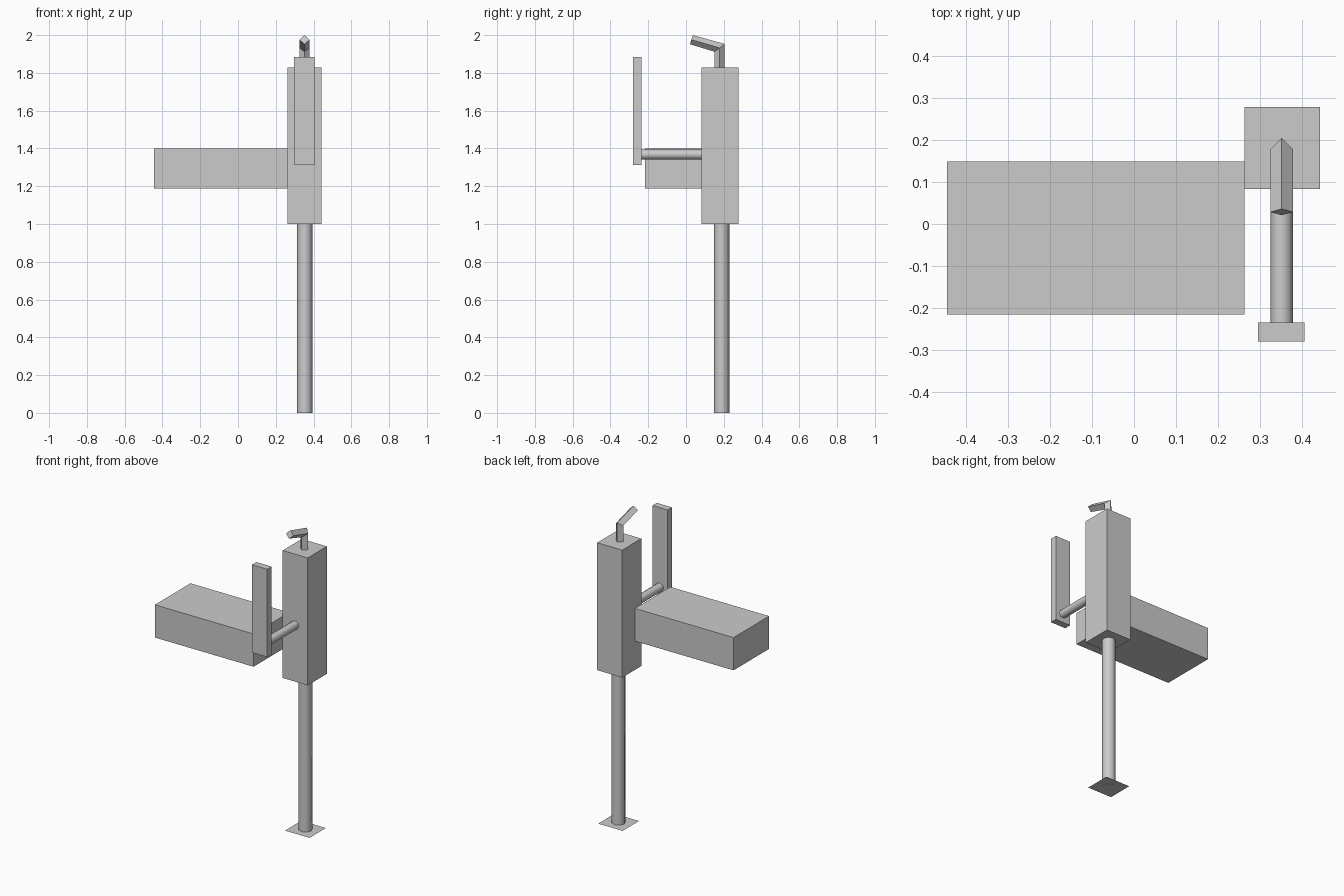
import bpy, bmesh
from mathutils import Vector

if "Cube" in bpy.data.objects:
    bpy.data.objects.remove(bpy.data.objects["Cube"])

grey = bpy.data.materials.new("grey")
grey.diffuse_color = (0.6, 0.6, 0.6, 1)
grey.use_nodes = True
grey.node_tree.nodes["Principled BSDF"].inputs["Base Color"].default_value = grey.diffuse_color


def finish(name, bm, smooth=False):
    bmesh.ops.recalc_face_normals(bm, faces=bm.faces)
    mesh = bpy.data.meshes.new(name)
    bm.to_mesh(mesh)
    bm.free()
    mesh.materials.append(grey)
    obj = bpy.data.objects.new(name, mesh)
    bpy.context.collection.objects.link(obj)
    if smooth:
        bpy.ops.object.select_all(action='DESELECT')
        obj.select_set(True)
        bpy.context.view_layer.objects.active = obj
        bpy.ops.object.shade_smooth_by_angle(angle=0.9)
    return obj


def box(name, lo, hi):
    bm = bmesh.new()
    bmesh.ops.create_cube(bm, size=1)
    lo, hi = Vector(lo), Vector(hi)
    bmesh.ops.scale(bm, vec=hi - lo, verts=bm.verts)
    bmesh.ops.translate(bm, vec=(lo + hi) / 2, verts=bm.verts)
    return finish(name, bm)


def rod(name, start, end, radius, sides):
    bm = bmesh.new()
    start, end = Vector(start), Vector(end)
    axis = end - start
    bmesh.ops.create_cone(bm, cap_ends=True, segments=sides, radius1=radius,
                          radius2=radius, depth=axis.length)
    turn = Vector((0, 0, 1)).rotation_difference(axis).to_matrix().to_4x4()
    bmesh.ops.transform(bm, matrix=turn, verts=bm.verts)
    bmesh.ops.translate(bm, vec=(start + end) / 2, verts=bm.verts)
    return finish(name, bm, smooth=True)


# Main upright housing and the wide side box
box("housing", (0.263, 0.083, 1.0), (0.443, 0.279, 1.828))
box("side_box", (-0.446, -0.216, 1.187), (0.263, 0.149, 1.40))

# Front lever and the arm holding it
box("lever", (0.296, -0.28, 1.313), (0.406, -0.235, 1.883))
rod("lever_arm", (0.352, -0.235, 1.368), (0.352, 0.083, 1.368), 0.027, 8)

# Pole and its flat foot
rod("pole", (0.353, 0.188, 0.0), (0.353, 0.188, 1.0), 0.041, 8)
bm = bmesh.new()
bmesh.ops.create_grid(bm, x_segments=1, y_segments=1, size=0.5)
bmesh.ops.scale(bm, vec=(0.176, 0.168, 1), verts=bm.verts)
bmesh.ops.translate(bm, vec=(0.353, 0.188, 0.001), verts=bm.verts)
finish("foot_plate", bm)

# Bent spout: diamond section, each ring given by its back and front (y, z)
rings = []
bm = bmesh.new()
for back, front in (((0.205, 1.82), (0.151, 1.82)),
                    ((0.205, 1.953), (0.151, 1.912)),
                    ((0.036, 2.0), (0.021, 1.952))):
    mid = ((back[0] + front[0]) / 2, (back[1] + front[1]) / 2)
    pts = ((0.352, *back), (0.379, *mid), (0.352, *front), (0.325, *mid))
    rings.append([bm.verts.new(p) for p in pts])
for a, b in zip(rings, rings[1:]):
    for i in range(4):
        j = (i + 1) % 4
        bm.faces.new((a[i], a[j], b[j], b[i]))
bm.faces.new(rings[0])
bm.faces.new(rings[-1])
finish("spout", bm)
